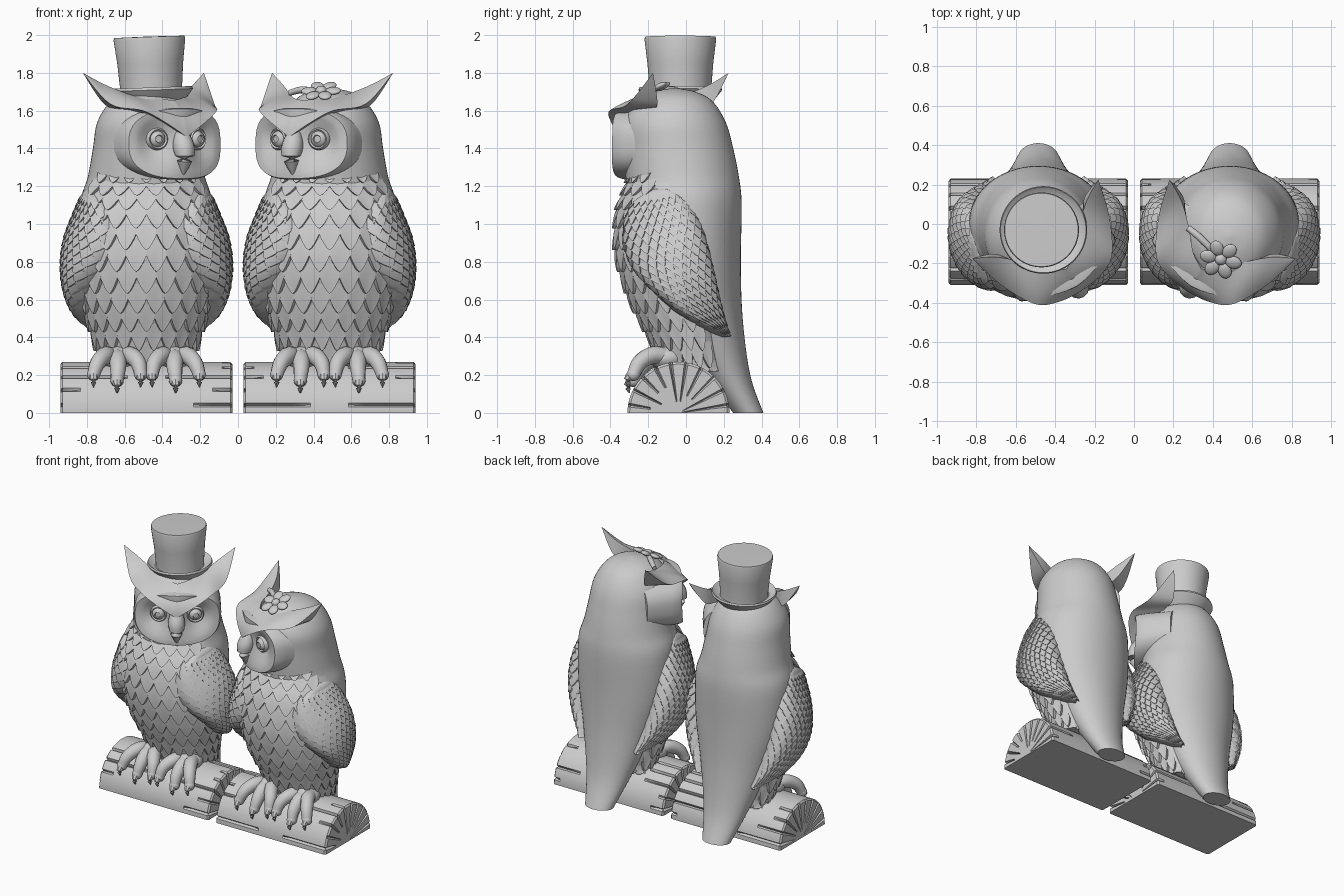
import bpy, bmesh, random
from math import sin, cos, pi, exp, sqrt, radians
from mathutils import Matrix, Vector

if "Cube" in bpy.data.objects:
    bpy.data.objects.remove(bpy.data.objects["Cube"])
random.seed(4)

stone = bpy.data.materials.new("stone_grey")
stone.use_nodes = True
stone.diffuse_color = (0.6, 0.6, 0.6, 1)
stone.node_tree.nodes["Principled BSDF"].inputs["Base Color"].default_value = (0.6, 0.6, 0.6, 1)


# ---- helpers ----
def sample(pts, t):
    """Smooth curve through tuples of any length, t from 0 to 1."""
    n = len(pts) - 1
    i = min(int(t * n), n - 1)
    f = t * n - i
    a, b, c, d = (pts[max(0, min(n, i + k))] for k in (-1, 0, 1, 2))
    return [q + f * (r - p + f * (2 * p - 5 * q + 4 * r - s + f * (3 * (q - r) + s - p))) / 2
            for p, q, r, s in zip(a, b, c, d)]


def loft(bm, rings):
    """Closed solid through rings of points."""
    rows = [[bm.verts.new(p) for p in ring] for ring in rings]
    n = len(rows[0])
    new = []
    for a, b in zip(rows, rows[1:]):
        new += [bm.faces.new((a[i], a[(i + 1) % n], b[(i + 1) % n], b[i])) for i in range(n)]
    new += [bm.faces.new(rows[0]), bm.faces.new(rows[-1])]
    bmesh.ops.recalc_face_normals(bm, faces=new)


def lathe(bm, profile, matrix, n=40):
    loft(bm, [[matrix @ Vector((r * cos(2 * pi * i / n), r * sin(2 * pi * i / n), h))
               for i in range(n)] for r, h in profile])


def tube(bm, pts, radii, n=12, steps=12):
    """Round tapering limb along a smooth path."""
    rings = []
    for k in range(steps + 1):
        t = k / steps
        p = Vector(sample(pts, t))
        tangent = Vector(sample(pts, min(1, t + .02))) - Vector(sample(pts, max(0, t - .02)))
        rot = tangent.to_track_quat('Z', 'Y').to_matrix()
        r = max(.003, sample([(v,) for v in radii], t)[0])
        rings.append([p + rot @ Vector((r * cos(2 * pi * i / n), r * sin(2 * pi * i / n), 0))
                      for i in range(n)])
    loft(bm, rings)


def grid(bm, nu, nv, f):
    v = [[bm.verts.new(f(i / nu, j / nv)) for j in range(nv + 1)] for i in range(nu + 1)]
    for i in range(nu):
        for j in range(nv):
            bm.faces.new((v[i][j], v[i][j + 1], v[i + 1][j + 1], v[i + 1][j]))


def ball(bm, centre, size, rot=Matrix()):
    bmesh.ops.create_uvsphere(bm, u_segments=20, v_segments=12, radius=1,
                              matrix=Matrix.Translation(centre) @ rot @ Matrix.Diagonal((*size, 1)))


def finish(bm, name, matrix, angle=40):
    bmesh.ops.transform(bm, matrix=matrix, verts=bm.verts)
    if matrix.determinant() < 0:
        bmesh.ops.reverse_faces(bm, faces=bm.faces)
    mesh = bpy.data.meshes.new(name)
    bm.to_mesh(mesh)
    bm.free()
    mesh.materials.append(stone)
    mesh.shade_smooth()
    mesh.set_sharp_from_angle(angle=radians(angle))
    bpy.context.collection.objects.link(bpy.data.objects.new(name, mesh))


# ---- body and back: rows of height, centre y, half width, half depth ----
BREAST = [(.22, .06, .22, .16), (.4, .02, .275, .21), (.6, -.03, .335, .26), (.83, -.06, .375, .3),
          (1.05, -.06, .37, .3), (1.2, -.05, .32, .26), (1.32, -.04, .27, .22)]
BACK = [(0, .33, .105, .08), (.2, .22, .165, .12), (.5, .1, .26, .2), (.8, .04, .335, .25),
        (1.1, 0, .35, .295), (1.25, -.02, .31, .3), (1.4, -.04, .283, .29), (1.54, -.06, .26, .27),
        (1.65, -.06, .19, .2), (1.7, -.06, .11, .11), (1.72, -.06, .005, .005)]


def stack(table, steps):
    rings = []
    for k in range(steps + 1):
        z, cy, rx, ry = sample(table, k / steps)
        rings.append([(rx * sin(a), cy - ry * cos(a), z) for a in (2 * pi * i / 56 for i in range(56))])
    return rings


def breast_point(a, t, d):
    z, cy, rx, ry = sample(BREAST, max(0, min(1, t)))
    return ((rx + d) * sin(a), cy - (ry + d) * cos(a), z)


# ---- wing outline seen from the side (y, z) and its outward sweep ----
WING_FRONT = [(-.15, 1.2), (-.33, 1.1), (-.385, .92), (-.33, .76), (-.18, .62), (0, .5), (.22, .4)]
WING_BACK = [(-.13, 1.2), (0, 1.16), (.09, 1.05), (.15, .9), (.19, .74), (.22, .57), (.24, .41)]
WING_SPAN = [(.33,), (.38,), (.43,), (.45,), (.44,), (.4,), (.34,)]


def wing_point(q, p, d):
    q, p = max(-1, min(1, q)), max(0, min(1, p))
    f, b = Vector(sample(WING_FRONT, p)), Vector(sample(WING_BACK, p))
    y, z = f.lerp(b, (q + 1) / 2)
    s = max(-.96, min(.96, (y + .05) / .38))
    span = sample(WING_SPAN, max(0, min(1, (1.2 - z) / .8)))[0]
    d -= .08 * abs(q) ** 7 + .05 * (1 - min(1, p * 8)) ** 2
    c = sqrt(1 - s * s)
    return ((span + d) * c, -.05 + (.38 + d) * s, z)


def feather(bm, surf, a0, b0, da, db, lift, nu, nv):
    """Pointed scale whose free edge stands off the surface."""
    def point(u, v):
        s, t = 2 * u - 1, min(1, v * (nv + 1) / nv)
        reach = 1 - .5 * abs(s) ** 1.5
        d = -.012 if v == 1 else lift * t * (1 - .3 * s * s) - .003
        return surf(a0 + s * da, b0 + t * db * reach, d)
    grid(bm, nu, nv + 1, point)


# ---- brow edges: sideways, forward, height from the middle to the horn tip ----
BROW_TOP = [(0, .27, 1.655), (.08, .22, 1.665), (.17, .12, 1.685), (.27, .03, 1.735), (.378, -.03, 1.8)]
BROW_LOW = [(0, .405, 1.46), (.12, .39, 1.535), (.23, .335, 1.6), (.325, .16, 1.635), (.378, -.03, 1.8)]
BROW_BACK = [(0, .2, 1.5), (.11, .2, 1.57), (.2, .1, 1.6), (.27, .01, 1.635), (.378, -.03, 1.8)]


def brow_ring(t):
    top, low, back = (Vector(sample(e, abs(t))) for e in (BROW_TOP, BROW_LOW, BROW_BACK))
    pts = [top.lerp(low, k / 8) + Vector((0, .14, .04)) * (k / 8 * (1 - k / 8) * (1 - abs(t)))
           for k in range(9)]
    pts += [low.lerp(back, k / 4) for k in range(1, 5)]
    return [(x if t > 0 else -x, -f, z) for x, f, z in pts]


def face_ring(r, drop, back=None):
    ring = []
    for i in range(56):
        c, s = cos(2 * pi * i / 56), sin(2 * pi * i / 56)
        u = .295 * r * abs(c) ** .75 * (1 if c > 0 else -1)
        z = 1.425 + .19 * r * abs(s) ** .75 * (1 if s > 0 else -1)
        dish = .07 * exp(-((abs(u) - .14) / .1) ** 2 - ((z - 1.44) / .12) ** 2)
        ring.append((u, -(back or .375 - u * u - dish - drop), z))
    return ring


def build_log(place):
    half = [(-.455, .02), (-.455, .06), (-.455, .1), (-.455, .15), (-.455, .21), (-.455, .258), (-.445, .27)]
    half += [(-.4 + .05 * i, .27) for i in range(8)]
    rows = half + [(0, .27)] + [(-x, r) for x, r in reversed(half)]
    limits = [[random.choice((.1, .28, .37, .42, .5)) for k in range(10)] for side in range(2)]
    starts = [random.choice((.05, .09, .14, .2)) for k in range(10)]
    rings = []
    for x, r in rows:
        ring = []
        for k in range(81):
            px, pr = x, r
            if k % 8 == 4:
                if abs(x) > .45 and r > starts[k // 8]:
                    px -= .025 * (1 if x > 0 else -1)
                if r > .25 and abs(x) > limits[x > 0][k // 8]:
                    pr -= .02
            ring.append((px, -.04 - pr * cos(pi * k / 80), pr * sin(pi * k / 80)))
        rings.append(ring)
    bm = bmesh.new()
    loft(bm, rings)
    finish(bm, "log_perch", place, 25)


def build_owl(side):
    place = Matrix.Translation((side * .485, 0, 0)) @ Matrix.Diagonal((side, 1, 1, 1))
    head = place @ Matrix.Rotation(radians(-32), 4, 'Z')
    build_log(place)

    for name, table in (("breast", BREAST), ("head_back_and_tail", BACK)):
        bm = bmesh.new()
        loft(bm, stack(table, 50))
        finish(bm, name, place)

    # breast feathers in staggered rows, reaching further round lower down
    bm = bmesh.new()
    for row in range(12):
        for k in range(-8, 9):
            a = (k + .5 * (row % 2)) * radians(16)
            if abs(a) < radians(62 + 6 * row):
                feather(bm, breast_point, a, .99 - row * .083, radians(8.6), -.135, .03, 8, 4)
    finish(bm, "breast_feathers", place)

    for flip in (1, -1):
        # wing with small overlapping feathers
        bm = bmesh.new()
        grid(bm, 28, 40, lambda u, v: wing_point(2 * u - 1, v, 0))
        for row in range(20):
            for k in range(-5, 6):
                q = (k + .5 * (row % 2)) * .19
                if abs(q) < .98:
                    feather(bm, wing_point, q, .12 + row * .043, .1, .08, .014, 6, 3)
        finish(bm, "wing", place @ Matrix.Diagonal((flip, 1, 1, 1)))

        # foot with three splayed, clawed toes
        bm = bmesh.new()
        ball(bm, (.15, -.1, .29), (.095, .1, .065))
        for dx in (-.125, 0, .125):
            x, rise = .155 + dx, abs(dx) * .25
            tube(bm, [(.15 + dx * .2, -.06, .29), (.15 + dx * .5, -.17, .29 + rise / 2),
                      (.15 + dx * .85, -.245, .235 + rise), (x, -.278, .17 + rise)], (.04, .047, .042, .034))
            ball(bm, (x, -.278, .172 + rise), (.035, .035, .035))
            tube(bm, [(x, -.285, .175 + rise), (x, -.308, .145 + rise), (x, -.3, .105 + rise)],
                 (.025, .02, .003), 8, 6)
        finish(bm, "foot", place @ Matrix.Diagonal((flip, 1, 1, 1)))

        # eye with raised lid and pupil
        bm = bmesh.new()
        aim = Vector((.2, -1, 0)).to_track_quat('Z', 'Y').to_matrix().to_4x4()
        lathe(bm, [(.058, -.04), (.058, .02), (.05, .03), (.042, .022), (.036, .034), (.021, .042),
                   (.018, .034), (.002, .034)], Matrix.Translation((.122, -.295, 1.45)) @ aim)
        finish(bm, "eye", head @ Matrix.Diagonal((flip, 1, 1, 1)))

    # dished face
    bm = bmesh.new()
    rings = [face_ring(.02 + .07 * k, 0) for k in range(13)]
    rings += [face_ring(.97, .003), face_ring(1, .025), face_ring(1, .08), face_ring(.95, 0, .03)]
    loft(bm, rings)
    finish(bm, "face", head)

    # hooked beak
    bm = bmesh.new()
    tube(bm, [(0, -.345, 1.5), (0, -.365, 1.43), (0, -.385, 1.36), (0, -.365, 1.255)], (.03, .055, .05, .004))
    finish(bm, "beak", head)

    # horned brow
    bm = bmesh.new()
    loft(bm, [brow_ring(k / 24 - 1) for k in range(49)])
    bmesh.ops.remove_doubles(bm, verts=bm.verts, dist=.0005)
    finish(bm, "brow", head)

    if side < 0:
        # tall hat with curled brim
        bm = bmesh.new()
        lathe(bm, [(.01, 1.63), (.16, 1.64), (.19, 1.67), (.222, 1.71), (.217, 1.724), (.19, 1.702),
                   (.164, 1.695), (.164, 1.72), (.174, 1.85), (.19, 1.98), (.186, 1.992), (.01, 1.994)],
              Matrix.Translation((-.085, -.03, 0)) @ Matrix.Rotation(radians(2), 4, 'Y'), 64)
        finish(bm, "top_hat", place)
    else:
        # flower on a stem
        bm = bmesh.new()
        centre = Vector((-.045, -.18, 1.705))
        tilt = Vector((-.1, -.42, .9)).to_track_quat('Z', 'Y').to_matrix().to_4x4()
        for k in range(6):
            turn = tilt @ Matrix.Rotation(k * pi / 3, 4, 'Z')
            ball(bm, centre + turn @ Vector((.066, 0, 0)), (.042, .034, .016), turn)
        ball(bm, centre, (.03, .03, .026), tilt)
        tube(bm, [(-.21, -.02, 1.695), (-.15, -.07, 1.71), (-.08, -.14, 1.705)], (.016, .018, .016))
        finish(bm, "flower", place)


for side in (-1, 1):
    build_owl(side)
